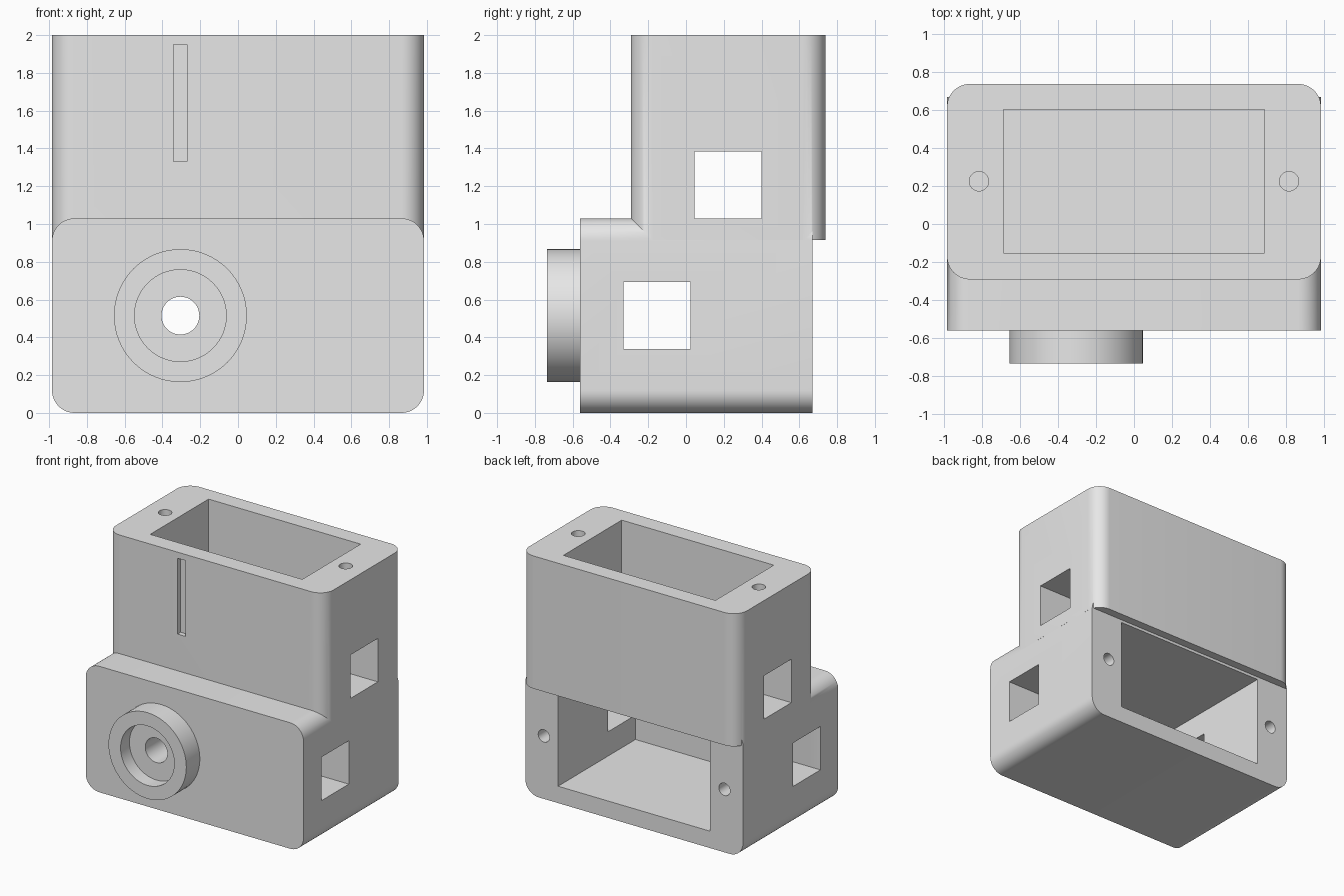
import bpy, bmesh, math
from mathutils import Matrix, Vector

default = bpy.data.objects.get("Cube")
if default:
    bpy.data.objects.remove(default, do_unlink=True)

# Single material
grey = bpy.data.materials.new("plain grey")
grey.use_nodes = True
COLOUR = (0.8, 0.8, 0.8, 1)
grey.diffuse_color = COLOUR
grey.node_tree.nodes["Principled BSDF"].inputs["Base Color"].default_value = COLOUR


def finish(name, bm):
    bmesh.ops.recalc_face_normals(bm, faces=bm.faces)
    mesh = bpy.data.meshes.new(name)
    bm.to_mesh(mesh)
    bm.free()
    mesh.materials.append(grey)
    obj = bpy.data.objects.new(name, mesh)
    bpy.context.collection.objects.link(obj)
    return obj


def box(name, low, high, round_axis=None, radius=0.12):
    """Box between two corners; edges along round_axis may be rounded."""
    low, high = Vector(low), Vector(high)
    bm = bmesh.new()
    bmesh.ops.create_cube(bm, size=1)
    bmesh.ops.scale(bm, vec=high - low, verts=bm.verts)
    bmesh.ops.translate(bm, vec=(low + high) / 2, verts=bm.verts)
    if round_axis is not None:
        edges = [e for e in bm.edges
                 if abs((e.verts[0].co - e.verts[1].co).normalized()[round_axis]) > 0.9]
        bmesh.ops.bevel(bm, geom=edges, offset=radius, segments=12,
                        profile=0.5, affect='EDGES')
    return finish(name, bm)


def cylinder(name, start, end, radius, sides=64):
    """Cylinder running from start to end."""
    start, end = Vector(start), Vector(end)
    turn = (end - start).to_track_quat('Z', 'Y').to_matrix().to_4x4()
    bm = bmesh.new()
    bmesh.ops.create_cone(bm, cap_ends=True, segments=sides, radius1=radius,
                          radius2=radius, depth=(end - start).length,
                          matrix=Matrix.Translation((start + end) / 2) @ turn)
    return finish(name, bm)


def combine(target, tool, operation):
    mod = target.modifiers.new(tool.name, 'BOOLEAN')
    mod.operation, mod.solver, mod.object = operation, 'EXACT', tool
    bpy.context.view_layer.objects.active = target
    bpy.ops.object.modifier_apply(modifier=mod.name)
    bpy.data.objects.remove(tool, do_unlink=True)


# Solid shapes: lower housing, upper housing and the round socket
W = 0.985
MID_Z, MID_Y = 0.515, 0.225
LENS_X = -0.305
housing = box("housing", (-W, -0.56, 0), (W, 0.67, 1.03), round_axis=1)
combine(housing, box("upper_housing", (-W, -0.292, 0.915), (W, 0.738, 2), round_axis=2), 'UNION')
combine(housing, cylinder("socket", (LENS_X, -0.735, MID_Z), (LENS_X, -0.5, MID_Z), 0.352), 'UNION')

# Hollows, side windows, front groove, socket bore and screw holes
cutters = [
    box("lower_cavity", (-0.688, -0.33, 0.138), (0.688, 0.9, 0.892)),
    box("upper_cavity", (-0.688, -0.152, 1.03), (0.688, 0.602, 2.2)),
    box("lower_windows", (-1.2, -0.33, 0.337), (1.2, 0.025, 0.692)),
    box("upper_windows", (-1.2, 0.045, 1.03), (1.2, 0.4, 1.385)),
    box("front_groove", (-0.342, -0.4, 1.33), (-0.27, -0.252, 1.95)),
    cylinder("socket_recess", (LENS_X, -0.9, MID_Z), (LENS_X, -0.62, MID_Z), 0.243),
    cylinder("socket_bore", (LENS_X, -0.9, MID_Z), (LENS_X, -0.2, MID_Z), 0.1, 48),
]
for side in (-1, 1):
    x = side * 0.817
    cutters.append(cylinder("back_screw_hole", (x, 0.42, MID_Z), (x, 0.8, MID_Z), 0.051, 32))
    cutters.append(cylinder("top_screw_hole", (x, MID_Y, 1.75), (x, MID_Y, 2.1), 0.051, 32))
for cutter in cutters:
    combine(housing, cutter, 'DIFFERENCE')

# Smooth rounded surfaces, sharp edges
bpy.ops.object.select_all(action='DESELECT')
housing.select_set(True)
bpy.context.view_layer.objects.active = housing
bpy.ops.object.shade_smooth_by_angle(angle=math.radians(30))
